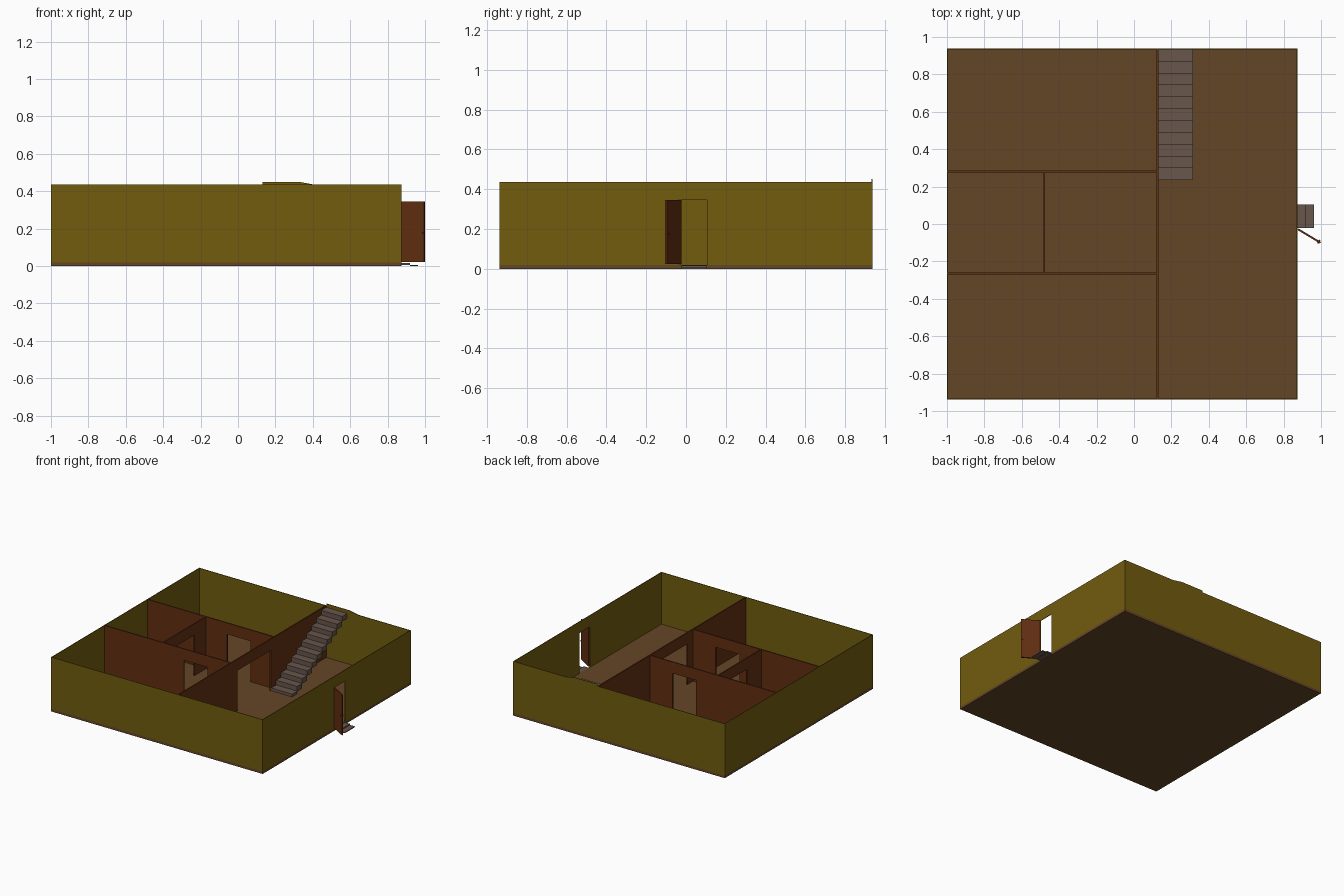
import bpy, bmesh, math
from mathutils import Vector, Matrix

if "Cube" in bpy.data.objects:
    bpy.data.objects.remove(bpy.data.objects["Cube"])


def material(name, rgb):
    m = bpy.data.materials.new(name)
    m.use_nodes = True
    linear = [((c / 255 + 0.055) / 1.055) ** 2.4 for c in rgb] + [1]
    m.diffuse_color = linear
    m.node_tree.nodes["Principled BSDF"].inputs["Base Color"].default_value = linear
    return m


olive = material("olive wall", (114, 92, 15))
floor_brown = material("floor brown", (100, 70, 38))
wood = material("red brown wood", (98, 47, 17))
stone = material("grey brown stone", (104, 86, 76))


def finish(bm, name, mat):
    bmesh.ops.recalc_face_normals(bm, faces=bm.faces)
    mesh = bpy.data.meshes.new(name)
    bm.to_mesh(mesh)
    bm.free()
    mesh.materials.append(mat)
    ob = bpy.data.objects.new(name, mesh)
    bpy.context.collection.objects.link(ob)
    return ob


def add_box(bm, lo, hi):
    lo, hi = Vector(lo), Vector(hi)
    m = Matrix.Translation((lo + hi) / 2) @ Matrix.Diagonal((*(hi - lo), 1))
    bmesh.ops.create_cube(bm, size=1, matrix=m)


def box(name, lo, hi, mat):
    bm = bmesh.new()
    add_box(bm, lo, hi)
    return finish(bm, name, mat)


def panel(name, axis, pos, outline, thick, mat):
    """Extrude an outline (along, z) into a slab lying along x or y."""
    bm = bmesh.new()
    place = (lambda u, d: (u, d)) if axis == "x" else (lambda u, d: (d, u))
    verts = [bm.verts.new((*place(u, pos - thick / 2), z)) for u, z in outline]
    face = bm.faces.new(verts)
    ext = bmesh.ops.extrude_face_region(bm, geom=[face])["geom"]
    moved = [v for v in ext if isinstance(v, bmesh.types.BMVert)]
    bmesh.ops.translate(bm, verts=moved, vec=(*place(0, thick), 0))
    return finish(bm, name, mat)


FLOOR, TOP, HEAD = 0.02, 0.435, 0.345
LEFT, RIGHT, SIDE = -1.0, 0.875, 0.9375
SKIN, INNER = 0.005, 0.01


def wall(name, axis, pos, a, b, mat, thick, door=None):
    notch = []
    if door:
        d0, d1 = door
        notch = [(d0, FLOOR), (d0, HEAD), (d1, HEAD), (d1, FLOOR)]
    outline = [(a, FLOOR)] + notch + [(b, FLOOR), (b, TOP), (a, TOP)]
    return panel(name, axis, pos, outline, thick, mat)


# Floor slab and outer shell
box("floor", (LEFT, -SIDE, 0), (RIGHT, SIDE, FLOOR), floor_brown)
half = SKIN / 2
wall("front_wall", "x", -SIDE + half, LEFT, RIGHT, olive, SKIN)
wall("back_wall", "x", SIDE - half, LEFT, RIGHT, olive, SKIN)
wall("right_outer_wall", "y", LEFT + half, -SIDE, SIDE, olive, SKIN)
wall("entrance_wall", "y", RIGHT - half, -SIDE, SIDE, olive, SKIN, (-0.025, 0.105))

# Raised lip on the back wall behind the stair head
panel("stair_head_lip", "x", SIDE - half,
      [(0.13, TOP), (0.41, TOP), (0.33, 0.45), (0.13, 0.45)], SKIN, olive)

# Room partitions with doorways
HALL = 0.125
wall("hall_partition", "y", HALL, -SIDE + SKIN, SIDE - SKIN, wood, INNER, (-0.19, 0.23))
for name, y in (("front_partition", -0.265), ("back_partition", 0.28)):
    wall(name, "x", y, LEFT + SKIN, HALL, wood, INNER, (-0.29, -0.08))
wall("middle_partition", "y", -0.48, -0.265, 0.28, wood, INNER, (-0.08, 0.13))

# Staircase of stacked treads
STEPS, FOOT = 11, 0.235
run = (SIDE - SKIN - FOOT) / STEPS
rise = 0.038
bm = bmesh.new()
for i in range(STEPS):
    z = 0.042 + i * rise
    add_box(bm, (0.13, FOOT + i * run, max(z - 0.04, FLOOR)),
            (0.315, FOOT + (i + 1) * run, z))
finish(bm, "staircase", stone)

# Entrance steps
box("upper_step", (RIGHT, -0.022, 0.006), (0.92, 0.105, 0.016), stone)
box("lower_step", (0.92, -0.022, 0), (0.962, 0.105, 0.007), stone)

# Open entrance door with a handle on both faces
bm = bmesh.new()
add_box(bm, (0, -0.005, 0), (0.14, 0.005, HEAD - 0.023))
add_box(bm, (0.125, -0.011, 0.15), (0.133, 0.011, 0.158))
door = finish(bm, "entrance_door", wood)
door.location = (RIGHT + 0.002, -0.028, 0.023)
door.rotation_euler.z = math.radians(-31)
